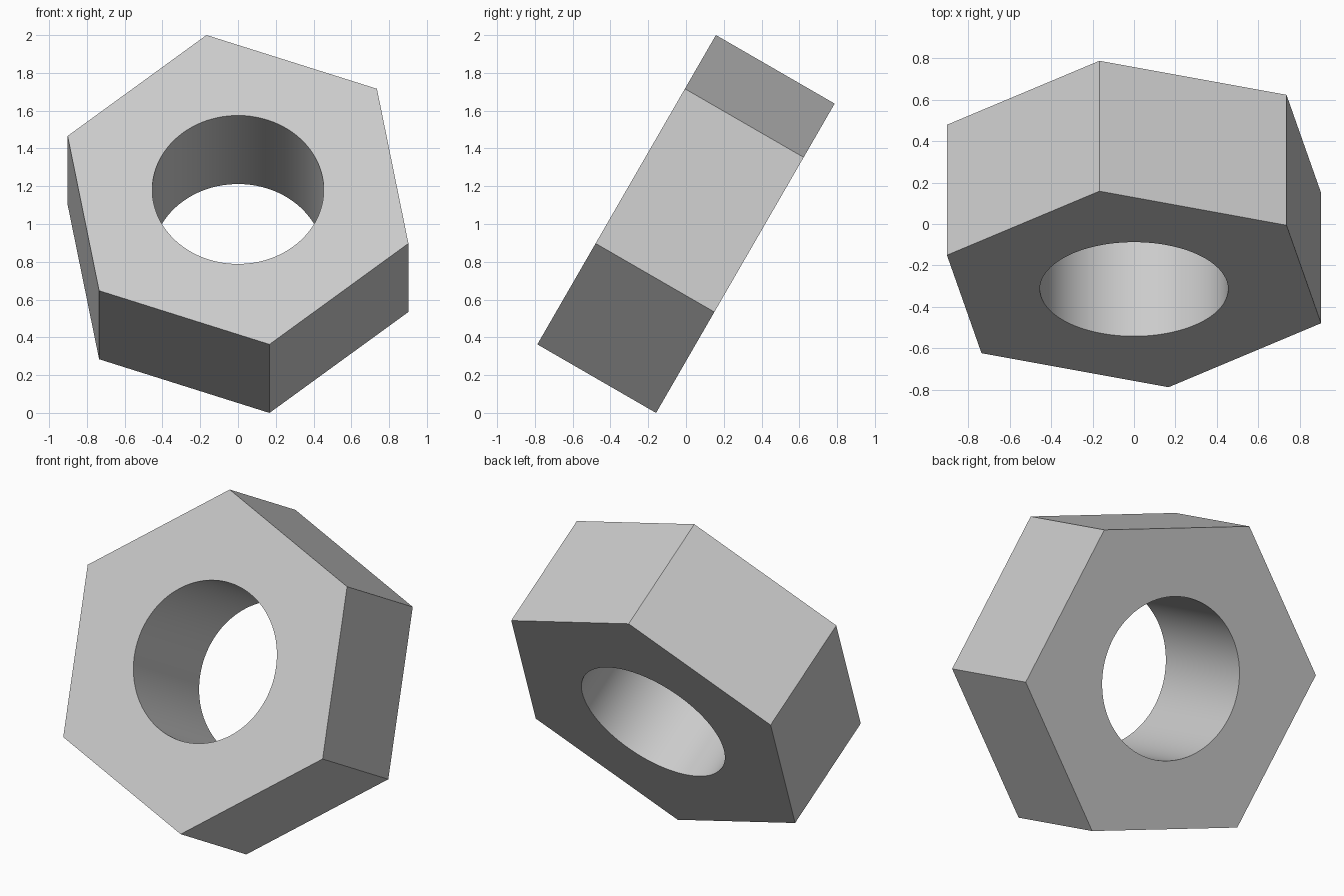
import bpy
from math import radians

cube = bpy.data.objects.get("Cube")
if cube:
    bpy.data.objects.remove(cube, do_unlink=True)

TILT = radians(60)      # lean of the nut's axis
TURN = radians(40)      # spin about its own axis
THICKNESS = 0.726
OUTER_RADIUS = 0.96
HOLE_RADIUS = 0.454

# Plain grey metal
grey = bpy.data.materials.new("grey metal")
grey.use_nodes = True
colour = (0.6, 0.6, 0.6, 1)
grey.diffuse_color = colour
grey.node_tree.nodes["Principled BSDF"].inputs["Base Color"].default_value = colour


def prism(name, sides, radius, depth):
    bpy.ops.mesh.primitive_cylinder_add(vertices=sides, radius=radius, depth=depth)
    obj = bpy.context.object
    obj.name = name
    obj.data.materials.append(grey)
    return obj


# Hexagonal body; a cylinder's first corner lies on local +y or +x, so fix its turn by measuring
nut = prism("hex_nut", 6, OUTER_RADIUS, THICKNESS)
corner = nut.data.vertices[0].co
first_angle = radians(90) if abs(corner.y) > abs(corner.x) else 0

# Round bore
cutter = prism("bore_cutter", 96, HOLE_RADIUS, THICKNESS * 2)
cutter.hide_render = True
bore = nut.modifiers.new("bore", "BOOLEAN")
bore.operation = "DIFFERENCE"
bore.solver = "EXACT"
bore.object = cutter
bpy.ops.object.select_all(action="DESELECT")
nut.select_set(True)
bpy.context.view_layer.objects.active = nut
bpy.ops.object.modifier_apply(modifier=bore.name)
bpy.data.objects.remove(cutter, do_unlink=True)

# Smooth bore, crisp outer edges
bpy.ops.object.shade_smooth_by_angle(angle=radians(30))

# Lean the nut back, resting on one corner
nut.rotation_euler = (TILT, 0, TURN - first_angle)
nut.rotation_mode = "XYZ"
spin = nut.rotation_euler.to_matrix().to_4x4()
nut.rotation_euler = (0, 0, 0)
from mathutils import Matrix
spin = Matrix.Rotation(TILT, 4, "X") @ Matrix.Rotation(TURN - first_angle, 4, "Z")
nut.data.transform(spin)
nut.location = (0, 0, 1)
